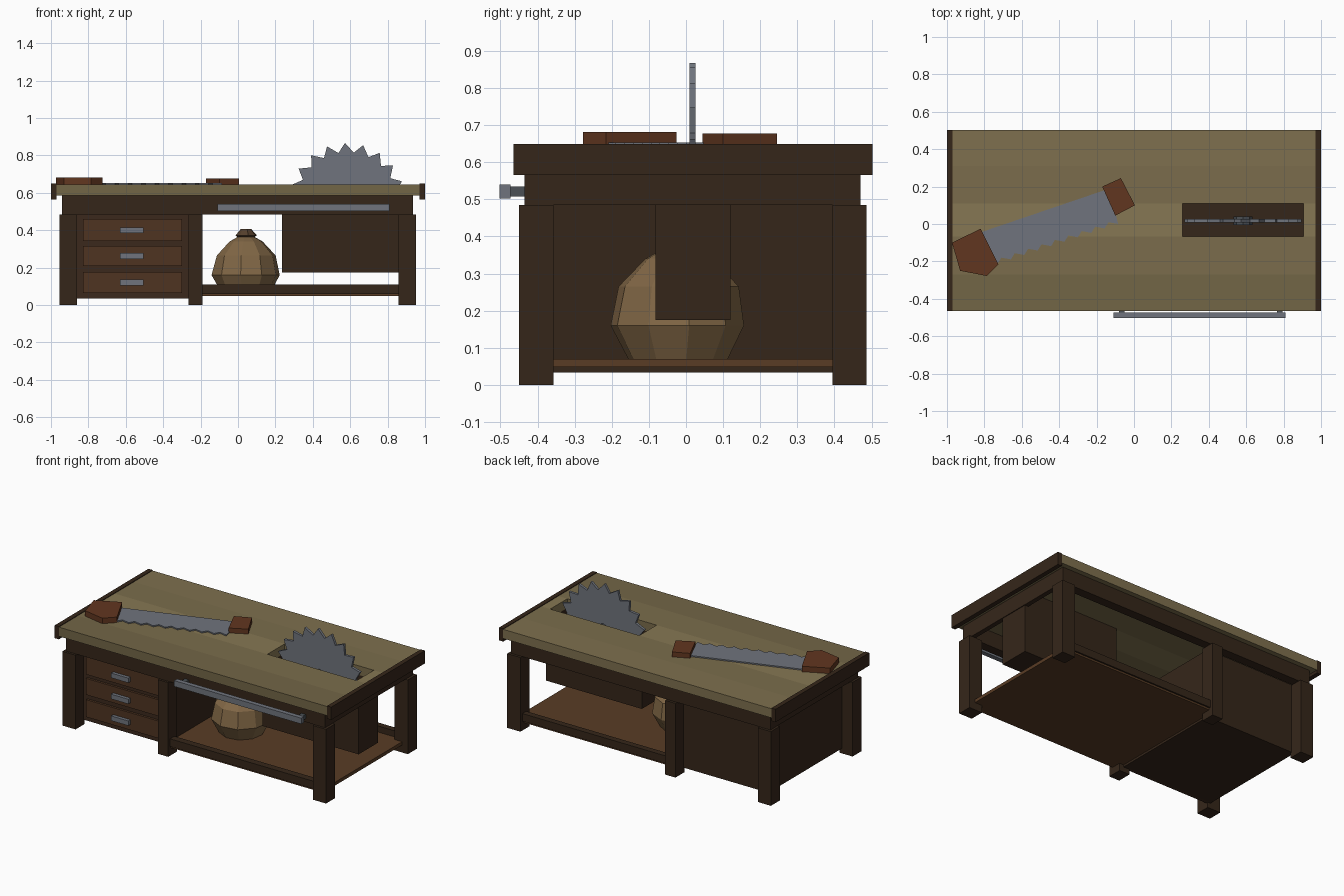
import bpy, bmesh, math, random
from mathutils import Vector

if "Cube" in bpy.data.objects:
    bpy.data.objects.remove(bpy.data.objects["Cube"])

random.seed(4)


def mat(name, rgb):
    m = bpy.data.materials.new(name)
    m.diffuse_color = (*rgb, 1)
    m.use_nodes = True
    m.node_tree.nodes["Principled BSDF"].inputs["Base Color"].default_value = m.diffuse_color
    return m


DARK = mat("dark_wood", (0.036, 0.0195, 0.010))
FRAME = mat("cabinet_wood", (0.044, 0.022, 0.012))
DRAWER = mat("drawer_wood", (0.078, 0.034, 0.015))
SHELF = mat("shelf_wood", (0.10, 0.045, 0.018))
GRIP = mat("grip_wood", (0.12, 0.037, 0.014))
STEEL = mat("steel", (0.16, 0.175, 0.205))
IRON = mat("dark_steel", (0.07, 0.08, 0.09))
SACK = mat("sack_cloth", (0.22, 0.135, 0.06))
TIE = mat("sack_tie", (0.09, 0.05, 0.025))
PLANKS = [mat("plank_%d" % i, (0.20 * k, 0.155 * k, 0.073 * k))
          for i, k in enumerate((0.85, 0.98, 1.2, 0.98, 1.05))]


def finish(name, bm, material):
    bmesh.ops.recalc_face_normals(bm, faces=bm.faces[:])
    me = bpy.data.meshes.new(name)
    bm.to_mesh(me)
    bm.free()
    me.materials.append(material)
    ob = bpy.data.objects.new(name, me)
    bpy.context.collection.objects.link(ob)
    return ob


def box(name, x, y, z, material):
    """Box from (min, max) ranges on each axis."""
    bm = bmesh.new()
    bmesh.ops.create_cube(bm, size=1)
    for v in bm.verts:
        v.co = Vector([(r[0] + r[1]) / 2 + c * (r[1] - r[0])
                       for r, c in zip((x, y, z), v.co)])
    return finish(name, bm, material)


def prism(name, points, direction, material):
    """Extrude a flat outline of 3D points along a direction."""
    bm = bmesh.new()
    face = bm.faces.new([bm.verts.new(p) for p in points])
    ext = bmesh.ops.extrude_face_region(bm, geom=[face])["geom"]
    bmesh.ops.translate(bm, vec=direction,
                        verts=[g for g in ext if isinstance(g, bmesh.types.BMVert)])
    # cap the start if the extrusion left it open
    bmesh.ops.holes_fill(bm, edges=[e for e in bm.edges if e.is_boundary], sides=0)
    return finish(name, bm, material)


def lathe(name, profile, centre, sides, material, jitter=0.0):
    """Faceted solid of revolution from (radius, z) pairs."""
    bm = bmesh.new()
    rings = []
    for r, z in profile:
        ring = []
        for i in range(sides):
            a = math.tau * (i + 0.25) / sides
            k = r * (1 + random.uniform(-jitter, jitter))
            ring.append(bm.verts.new((centre[0] + k * math.cos(a),
                                      centre[1] + k * math.sin(a), z)))
        rings.append(ring)
    for lo, hi in zip(rings, rings[1:]):
        for i in range(sides):
            j = (i + 1) % sides
            bm.faces.new((lo[i], lo[j], hi[j], hi[i]))
    bm.faces.new(rings[0])
    bm.faces.new(rings[-1])
    return finish(name, bm, material)


# Tabletop planks; the middle one is split around the blade slot
ys = (-0.465, -0.27, -0.067, 0.11, 0.31, 0.503)
for i, m in enumerate(PLANKS):
    spans = [(-0.97, 0.26), (0.905, 0.97)] if i == 2 else [(-0.97, 0.97)]
    for s in spans:
        box("top_plank", s, (ys[i], ys[i + 1]), (0.585, 0.645), m)
for s in (-1, 1):
    box("top_end_cap", sorted((s * 0.97, s)), (-0.465, 0.503), (0.565, 0.649), DARK)

# Apron ring under the top
box("front_apron", (-0.94, 0.935), (-0.435, -0.375), (0.485, 0.585), DARK)
box("back_apron", (-0.94, 0.935), (0.41, 0.47), (0.485, 0.585), DARK)
for x in ((-0.94, -0.88), (0.905, 0.935)):
    box("side_apron", x, (-0.375, 0.41), (0.485, 0.585), DARK)

# Six legs
for x in ((-0.955, -0.86), (-0.265, -0.19), (0.857, 0.952)):
    for y in ((-0.45, -0.357), (0.395, 0.487)):
        box("leg", x, y, (0, 0.485), DARK)

# Drawer cabinet, recessed between the legs
box("cabinet", (-0.88, -0.22), (-0.36, 0.405), (0.034, 0.487), DARK)
box("cabinet_face", (-0.87, -0.255), (-0.37, -0.35), (0.034, 0.487), FRAME)
for z0, z1 in ((0.065, 0.178), (0.21, 0.317), (0.343, 0.46)):
    c = (z0 + z1) / 2
    box("drawer_front", (-0.83, -0.30), (-0.385, -0.36), (z0, z1), DRAWER)
    box("drawer_handle", (-0.63, -0.505), (-0.412, -0.39), (c - 0.017, c + 0.014), STEEL)
    for x in (-0.61, -0.54):
        box("handle_post", (x, x + 0.015), (-0.395, -0.38), (c - 0.01, c + 0.01), IRON)

# Lower shelf and its rails
box("shelf", (-0.22, 0.91), (-0.42, 0.455), (0.048, 0.07), SHELF)
for y in ((-0.43, -0.385), (0.425, 0.465)):
    box("shelf_rail", (-0.2, 0.87), y, (0.06, 0.11), DARK)

# Open-topped blade housing
hx, hy, hz = (0.235, 0.93), (-0.082, 0.12), (0.175, 0.585)
box("housing_floor", hx, hy, (0.175, 0.195), DARK)
for y in ((hy[0], -0.067), (0.11, hy[1])):
    box("housing_wall", hx, y, hz, DARK)
for x in ((hx[0], 0.26), (0.905, hx[1])):
    box("housing_end", x, (-0.067, 0.11), hz, DARK)

# Circular blade with hub
TEETH, CX, CZ = 20, 0.583, 0.555
outline = []
for i in range(TEETH):
    for part, r in ((0, 0.312), (0.45, 0.262)):
        a = math.radians(92) + math.tau * (i + part) / TEETH
        outline.append((CX + r * math.cos(a), 0.009, CZ + r * math.sin(a)))
prism("circular_blade", outline, (0, 0.017, 0), STEEL)
hub = [(CX + 0.05 * math.cos(math.tau * i / 8), -0.005, CZ + 0.05 * math.sin(math.tau * i / 8))
       for i in range(8)]
prism("blade_hub", hub, (0, 0.045, 0), IRON)

# Front guide bar
box("guide_bar", (-0.11, 0.81), (-0.503, -0.473), (0.502, 0.54), STEEL)
for x in (-0.08, 0.765):
    box("guide_bar_bracket", (x, x + 0.03), (-0.478, -0.43), (0.507, 0.535), IRON)

# Two-handled saw lying on the top
Z = 0.644
prism("saw_rear_grip", [(x, y, Z) for x, y in (
    (-0.973, -0.1), (-0.82, -0.025), (-0.725, -0.215), (-0.787, -0.278), (-0.93, -0.25))],
    (0, 0, 0.037), GRIP)
prism("saw_front_grip", [(x, y, Z) for x, y in (
    (-0.17, 0.2), (-0.07, 0.245), (0.005, 0.1), (-0.1, 0.045))], (0, 0, 0.033), GRIP)
edge = [(-0.13, 0.19, Z), (-0.83, -0.048, Z)]
a, b = Vector((-0.73, -0.213, Z)), Vector((-0.085, 0.0, Z))
across = Vector((-0.32, 0.947, 0))
for i in range(9):
    edge.append(a.lerp(b, i / 9))
    edge.append(a.lerp(b, (i + 0.4) / 9) + across * 0.025)
edge.append(b)
prism("saw_blade", edge, (0, 0, 0.009), STEEL)

# Tied sack on the shelf
C = (0.043, -0.02)
lathe("sack", [(0.135, 0.07), (0.182, 0.16), (0.162, 0.265), (0.09, 0.34), (0.04, 0.368)],
      C, 10, SACK, 0.03)
lathe("sack_tie", [(0.035, 0.355), (0.058, 0.373), (0.028, 0.408)], C, 8, TIE, 0.05)
